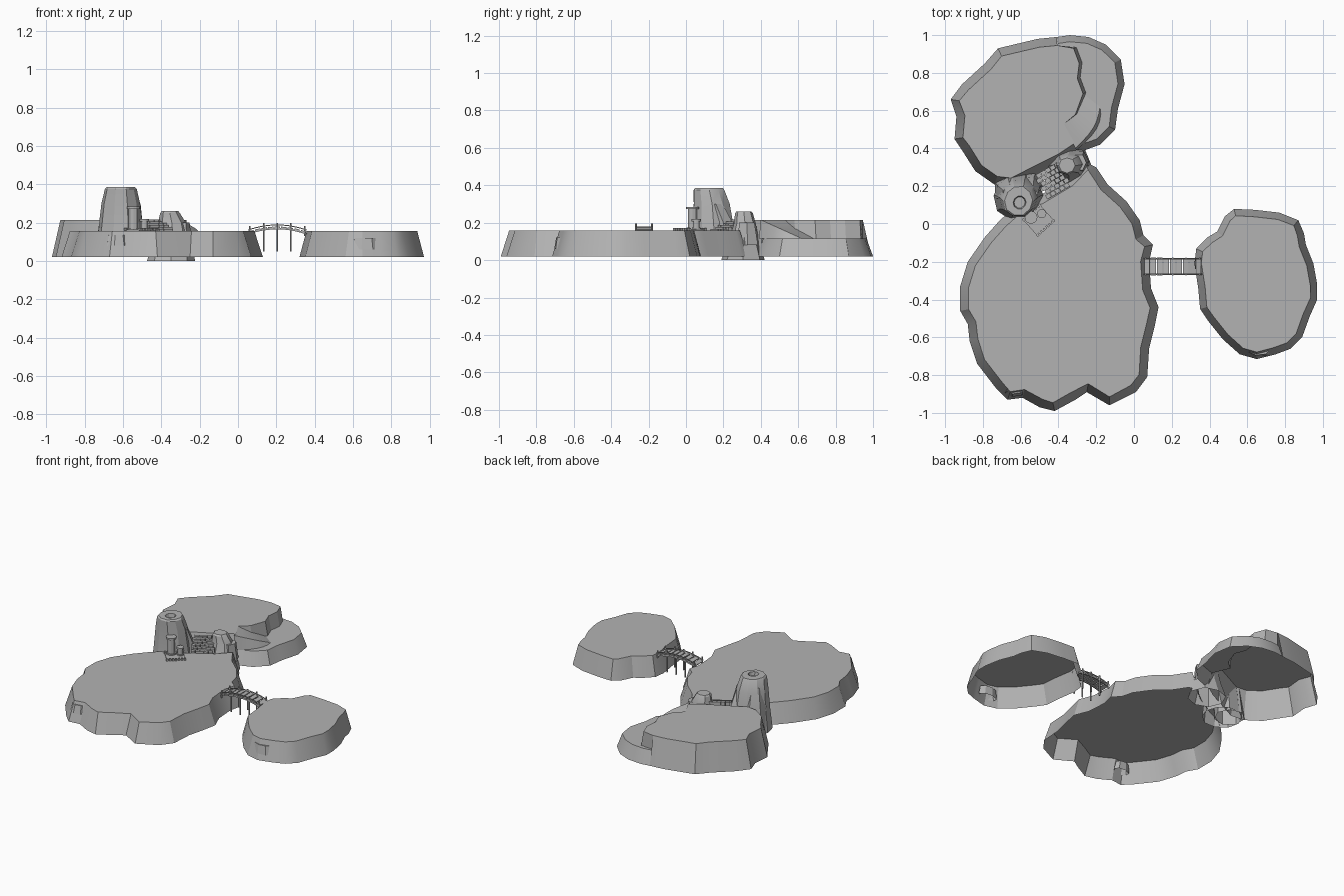
import bpy, bmesh, math, random
from mathutils import Vector, Matrix, Euler

random.seed(4)
cube = bpy.data.objects.get("Cube")
if cube:
    bpy.data.objects.remove(cube, do_unlink=True)

stone = bpy.data.materials.new("stone_grey")
stone.use_nodes = True
grey = (0.45, 0.45, 0.45, 1)
stone.diffuse_color = grey
stone.node_tree.nodes["Principled BSDF"].inputs["Base Color"].default_value = grey

parts = []


def finish(name, bm):
    mesh = bpy.data.meshes.new(name)
    bm.to_mesh(mesh)
    bm.free()
    mesh.materials.append(stone)
    obj = bpy.data.objects.new(name, mesh)
    bpy.context.collection.objects.link(obj)
    parts.append(obj)
    return obj


def at(points, z):
    return [Vector((p[0], p[1], z)) for p in points]


def inset(points, amount, closed=True):
    """Move each outline point inward along its local normal."""
    result, n = [], len(points)
    for i, p in enumerate(points):
        before = points[i - 1] if closed or i else p
        after = points[(i + 1) % n] if closed or i < n - 1 else p
        t = (Vector(after) - Vector(before)).normalized()
        result.append((p[0] - t.y * amount, p[1] + t.x * amount))
    return result


def shell(name, walls, cap=None):
    """Join wall strips (lower, upper, closed) and one flat cap."""
    bm = bmesh.new()
    for lower, upper, closed in walls:
        low = [bm.verts.new(p) for p in lower]
        up = [bm.verts.new(p) for p in upper]
        n = len(low)
        for i in range(n if closed else n - 1):
            j = (i + 1) % n
            bm.faces.new((low[i], low[j], up[j], up[i]))
    if cap:
        bm.faces.new([bm.verts.new(p) for p in cap])
    bmesh.ops.remove_doubles(bm, verts=bm.verts[:], dist=0.0005)
    return finish(name, bm)


def island(name, outline, top, amount):
    rim = at(inset(outline, amount), top)
    shell(name, [(at(outline, BASE), rim, True)], rim)


def rock(name, rings, sides=9, rough=0.06):
    """Loft irregular rings given as (z, x, y, radius x, radius y)."""
    jitter = [1 + random.uniform(-rough, rough) for _ in range(sides)]
    loops = []
    for z, x, y, rx, ry in rings:
        loop = []
        for i, k in enumerate(jitter):
            a = math.tau * i / sides
            loop.append(Vector((x + rx * k * math.cos(a), y + ry * k * math.sin(a), z)))
        loops.append(loop)
    walls = [(a, b, True) for a, b in zip(loops, loops[1:])]
    return shell(name, walls, loops[-1])


def boxes(name, items):
    """One mesh of boxes given as (centre, size, rotation)."""
    bm = bmesh.new()
    for centre, size, turn in items:
        m = Matrix.Translation(centre) @ Euler(turn).to_matrix().to_4x4()
        bmesh.ops.create_cube(bm, size=1, matrix=m @ Matrix.Diagonal((*size, 1)))
    return finish(name, bm)


def post(name, x, y, z0, z1, r, sides=8):
    bm = bmesh.new()
    bmesh.ops.create_cone(bm, cap_ends=True, segments=sides, radius1=r, radius2=r,
                          depth=z1 - z0, matrix=Matrix.Translation((x, y, (z0 + z1) / 2)))
    return finish(name, bm)


BASE, GROUND, TERRACE, PLATEAU = 0.02, 0.157, 0.115, 0.215
FLAT = (0, 0, 0)

# Main island
main_outline = [
    (-.63, .09), (-.71, .02), (-.79, -.07), (-.88, -.2), (-.92, -.33), (-.92, -.46),
    (-.88, -.53), (-.87, -.62), (-.83, -.74), (-.73, -.87), (-.67, -.93), (-.59, -.92),
    (-.5, -.97), (-.42, -.99), (-.31, -.93), (-.25, -.89), (-.13, -.96), (.01, -.89),
    (.07, -.81), (.08, -.66), (.11, -.54), (.13, -.44), (.09, -.34), (.08, -.2),
    (.1, -.11), (.05, -.06), (.03, .02), (-.04, .12), (-.14, .21), (-.2, .3),
    (-.26, .33), (-.35, .24), (-.5, .15)]
island("main_island", main_outline, GROUND, 0.045)

# Small island
small_outline = [
    (.53, .08), (.48, .04), (.44, -.04), (.39, -.07), (.33, -.13), (.32, -.21),
    (.34, -.34), (.35, -.45), (.39, -.51), (.47, -.61), (.56, -.69), (.65, -.715),
    (.75, -.69), (.83, -.66), (.89, -.6), (.93, -.49), (.97, -.4), (.97, -.32),
    (.95, -.21), (.91, -.11), (.9, -.05), (.87, .02), (.77, .06), (.64, .075)]
island("small_island", small_outline, GROUND, 0.037)

# Back island: plateau with a cliff on its left side
back_outline = [
    (-.41, .99), (-.51, .98), (-.72, .93), (-.79, .85), (-.91, .74), (-.97, .66),
    (-.94, .57), (-.95, .45), (-.91, .39), (-.84, .28), (-.74, .21), (-.64, .2),
    (-.5, .27), (-.38, .33), (-.29, .39)]
cliff = [(-.37, .53), (-.31, .58), (-.27, .69), (-.3, .77), (-.29, .85), (-.32, .93)]
back_rim = inset(back_outline, 0.045, closed=False)
cliff_line = cliff + [back_rim[0]]
cliff_foot = [(x + .015, y + .005) for x, y in cliff] + [back_rim[0]]
shell("back_plateau",
      [(at(back_outline, BASE), at(back_rim, PLATEAU), False),
       (at(cliff_foot, TERRACE), at(cliff_line, PLATEAU), False)],
      at(back_rim + cliff, PLATEAU))

# Back island: low terrace
terrace_outline = [
    (-.29, .38), (-.18, .42), (-.1, .5), (-.085, .61), (-.05, .74), (-.07, .87),
    (-.15, .95), (-.24, .99), (-.34, 1), (-.41, .99)]
terrace_rim = inset(terrace_outline, 0.035, closed=False)
shell("back_terrace",
      [(at(terrace_outline, BASE), at(terrace_rim, TERRACE), False)],
      at(terrace_rim + cliff_foot[::-1], TERRACE))

# Ramp curving from the terrace up to the plateau
ramp_inner, ramp_outer, ramp_foot = [], [], []
for i in range(7):
    t = i / 6
    z = TERRACE + (PLATEAU - TERRACE) * t
    bow = 0.03 * math.sin(math.pi * t)
    ramp_inner.append(Vector((-.27 - .1 * t, .69 - .16 * t, z)))
    ramp_outer.append(Vector((-.18 - .13 * t + bow, .62 - .22 * t, z)))
    ramp_foot.append(Vector((-.175 - .13 * t + bow * 1.4, .62 - .23 * t, TERRACE)))
shell("ramp", [(ramp_inner, ramp_outer, False), (ramp_outer, ramp_foot, False)])

# Rock tower with a round pit in its top, and its buttresses
rock("rock_tower", [
    (BASE, -.61, .15, .135, .13), (.16, -.61, .15, .12, .115), (.3, -.61, .14, .103, .1),
    (.375, -.61, .125, .085, .085), (.385, -.61, .125, .076, .078),
    (.385, -.605, .115, .035, .035), (.36, -.605, .115, .03, .03)], 10)
rock("tower_buttress", [
    (BASE, -.65, .18, .1, .1), (.2, -.65, .17, .085, .085), (.33, -.645, .155, .055, .055)], 7)
rock("tower_foot_rock", [
    (.1, -.56, .2, .075, .075), (.2, -.56, .2, .06, .055), (.3, -.56, .16, .05, .04)], 6)

# Rocks beside the stairs
rock("stair_rock", [
    (0, -.35, .305, .122, .122), (.1, -.345, .31, .095, .085),
    (.2, -.345, .315, .07, .06), (.25, -.355, .31, .05, .05), (.26, -.355, .31, .042, .042)], 8)
rock("stair_rock_low", [(.08, -.3, .33, .065, .06), (.2, -.295, .325, .045, .045)], 6)

# Stairs laid in staggered blocks, rising to the plateau
turn = math.radians(30)
along = Vector((math.cos(turn), math.sin(turn), 0))
up = Vector((-along.y, along.x, 0))
blocks = []
for step in range(6):
    top = GROUND + 0.01 * (step + 1)
    for k in range(5):
        shift = (k - 2 + (step % 2 - 0.5) * 0.4) * 0.028
        c = Vector((-.43, .23, top - 0.015)) + along * shift + up * (step - 2.5) * 0.024
        blocks.append((c, (.026, .023, .03), (0, 0, turn)))
boxes("stairs", blocks)

# Stone platform with a toothed border
turn = math.radians(42)
centre = Vector((-.505, .02, GROUND + 0.004))
spin = Matrix.Rotation(turn, 3, "Z")
slabs = [(centre, (.12, .1, .008), (0, 0, turn))]
for k in range(7):
    for side in (-1, 1):
        offset = spin @ Vector(((k - 3) * 0.019, side * 0.055, 0.004))
        slabs.append((centre + offset, (.013, .014, .014), (0, 0, turn)))
boxes("platform", slabs)

# Pillars on the platform
for name, x, y, top, r in (("tall", -.545, .035, .28, .025), ("short", -.488, .055, .215, .018)):
    post(name + "_pillar", x, y, GROUND, top, r, 12)
    post(name + "_pillar_cap", x, y, top - 0.008, top + 0.004, r * 1.35, 12)
    post(name + "_pillar_base", x, y, GROUND, GROUND + 0.016, r * 1.3, 12)

# Arched plank bridge
MID, HALF, BRIDGE_Y = 0.205, 0.15, -.225


def arch(x):
    return 0.15 + 0.026 * (1 - ((x - MID) / HALF) ** 2)


planks, beams, rails = [], [], []
for i in range(9):
    x = MID + (i - 4) * 0.034
    slope = math.atan(2 * 0.026 * (x - MID) / HALF ** 2)
    width = 0.09 + random.uniform(-0.005, 0.005)
    planks.append(((x, BRIDGE_Y, arch(x)), (.028, width, .007), (0, slope, 0)))
    for side in (-1, 1):
        y = BRIDGE_Y + side * 0.04
        beams.append(((x, y, arch(x) - 0.007), (.036, .008, .008), (0, slope, 0)))
        rails.append(((x, y, arch(x) + 0.012), (.036, .005, .005), (0, slope, 0)))
boxes("bridge_planks", planks)
boxes("bridge_beams", beams)
boxes("bridge_rails", rails)
for side, label in ((-1, "front"), (1, "back")):
    y = BRIDGE_Y + side * 0.043
    for i in (-1, 0, 1):
        post(f"bridge_leg_{label}", MID + i * 0.07, y, .05, .197, .005, 6)
    for end in (-1, 1):
        post(f"bridge_end_post_{label}", MID + end * 0.143, y, .13, .182, .005, 6)

# Small ledges on the front walls
rock("small_island_ledge", [(.06, .66, -.67, .07, .035), (.12, .66, -.665, .06, .03)], 7)
rock("main_island_ledge", [(.08, -.63, -.88, .06, .035), (.135, -.63, -.87, .05, .03)], 7)

# Smooth shading that keeps the sharp edges
bpy.ops.object.select_all(action="DESELECT")
for obj in parts:
    obj.select_set(True)
bpy.context.view_layer.objects.active = parts[0]
bpy.ops.object.shade_smooth_by_angle(angle=math.radians(25))
